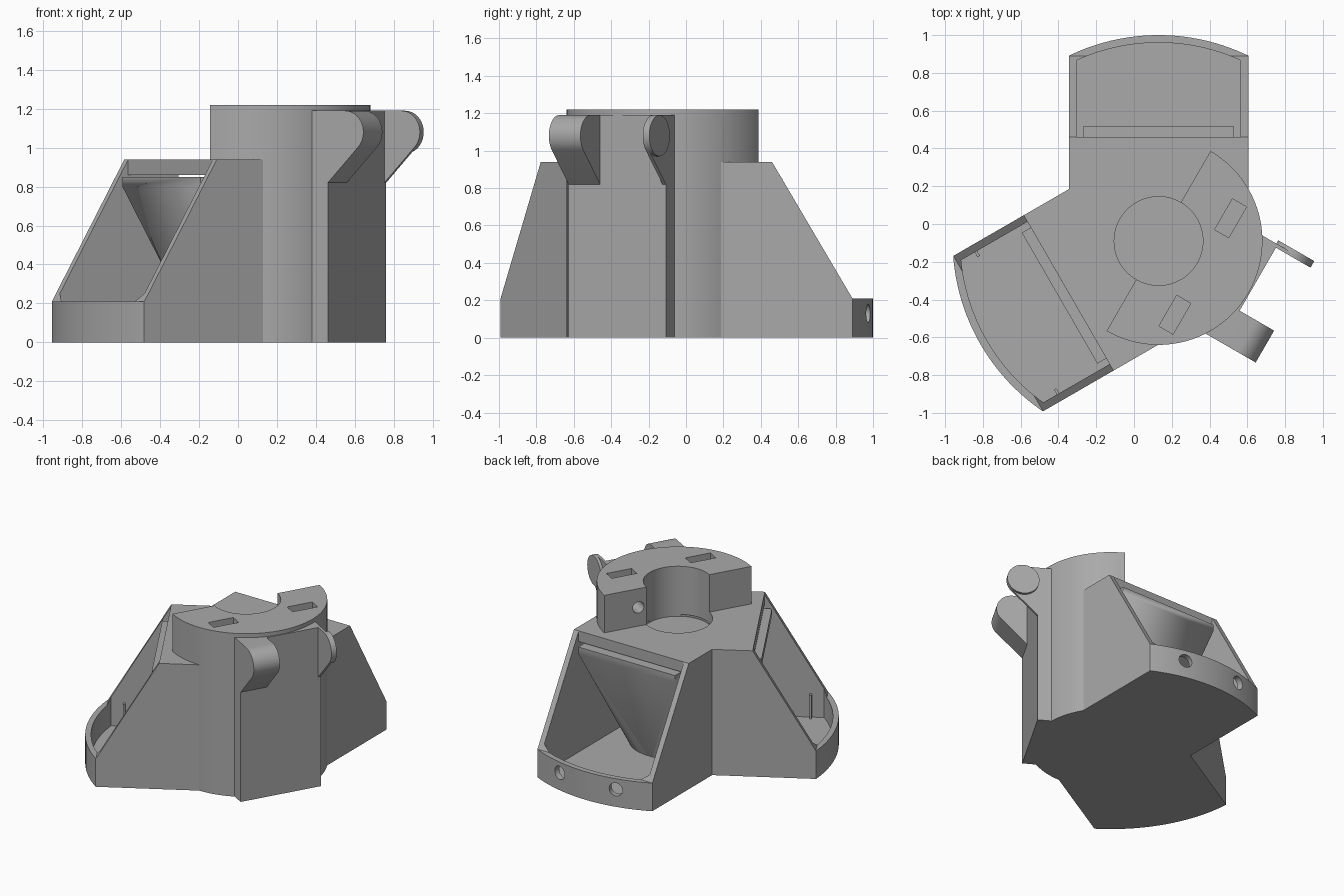
import bpy, bmesh, math
from mathutils import Matrix, Vector

cube = bpy.data.objects.get("Cube")
if cube:
    bpy.data.objects.remove(cube, do_unlink=True)

grey = bpy.data.materials.new("plain grey")
grey.use_nodes = True
grey.diffuse_color = (0.4, 0.4, 0.4, 1)
grey.node_tree.nodes["Principled BSDF"].inputs["Base Color"].default_value = (0.4, 0.4, 0.4, 1)

# Local frames: x points outward from the hub, y sideways
HUB = Matrix.Translation((0.13, -0.09, 0))


def frame(degrees):
    return HUB @ Matrix.Rotation(math.radians(degrees), 4, 'Z')


WINGS = [frame(90), frame(210)]
HINGE = frame(-30)


def finish(name, bm, mat):
    bm.transform(mat)
    bmesh.ops.recalc_face_normals(bm, faces=bm.faces)
    mesh = bpy.data.meshes.new(name)
    bm.to_mesh(mesh)
    bm.free()
    mesh.materials.append(grey)
    ob = bpy.data.objects.new(name, mesh)
    bpy.context.collection.objects.link(ob)
    return ob


def box(name, mat, x0, x1, y0, y1, z0, z1):
    bm = bmesh.new()
    bmesh.ops.create_cube(bm, size=1)
    for v in bm.verts:
        v.co = (x1 if v.co.x > 0 else x0, y1 if v.co.y > 0 else y0, z1 if v.co.z > 0 else z0)
    return finish(name, bm, mat)


def rod(name, mat, start, end, r0, r1=None, sides=48):
    """Cylinder or cone between two points."""
    a, b = Vector(start), Vector(end)
    bm = bmesh.new()
    bmesh.ops.create_cone(bm, cap_ends=True, segments=sides, radius1=r0,
                          radius2=r0 if r1 is None else r1, depth=(b - a).length)
    turn = (b - a).to_track_quat('Z', 'Y').to_matrix().to_4x4()
    return finish(name, bm, mat @ Matrix.Translation((a + b) / 2) @ turn)


def prism(name, mat, profile, y0, y1):
    """Profile in the outward / height plane, extruded sideways."""
    bm = bmesh.new()
    face = bm.faces.new([bm.verts.new((x, y0, z)) for x, z in profile])
    new = bmesh.ops.extrude_face_region(bm, geom=[face])["geom"]
    bmesh.ops.translate(bm, vec=(0, y1 - y0, 0),
                        verts=[g for g in new if isinstance(g, bmesh.types.BMVert)])
    return finish(name, bm, mat)


def combine(ob, other, operation):
    mod = ob.modifiers.new(operation, 'BOOLEAN')
    mod.operation, mod.object, mod.solver = operation, other, 'EXACT'
    bpy.context.view_layer.objects.active = ob
    bpy.ops.object.modifier_apply(modifier=mod.name)
    bpy.data.objects.remove(other, do_unlink=True)


def cut(ob, other):
    combine(ob, other, 'DIFFERENCE')


def join(ob, other):
    combine(ob, other, 'UNION')


def wing_plan(ob, mat, radius):
    combine(ob, rod("arc_helper", mat, (0, 0, -1), (0, 0, 2), radius, sides=160), 'INTERSECT')
    return ob


# Tall half-round column with flat hinge block
body = rod("body", HINGE, (0, 0, 0), (0, 0, 1.22), 0.55, sides=96)
cut(body, box("half_cutter", HINGE, -1, 0, -1, 1, -1, 2))
join(body, box("hinge_block", HINGE, 0.2, 0.556, -0.30, 0.30, 0, 1.19))

# Two sloping wings, then their open cavities
for w in WINGS:
    side = [(0, 0), (1.3, 0), (1.3, 0.21), (0.98, 0.21), (0.55, 0.94), (0, 0.94)]
    join(body, wing_plan(prism("wing", w, side, -0.475, 0.475), w, 1.09))
for w in WINGS:
    hollow = [(0, 0.035), (1.3, 0.035), (1.3, 1.2), (0.5501, 1.2), (0.5501, 0.86), (0, 0.86)]
    cut(body, wing_plan(prism("cavity", w, hollow, -0.435, 0.435), w, 1.05))
    for angle in (-12.3, 12.3):
        m = w @ Matrix.Rotation(math.radians(angle), 4, 'Z')
        cut(body, rod("rim_hole", m, (0.95, 0, 0.13), (1.2, 0, 0.13), 0.049, sides=32))

# Round base opening, bore, nut slots and clamp holes
cut(body, rod("base_opening", HUB, (0, 0, -0.1), (0, 0, 0.04), 0.33, sides=64))
cut(body, rod("bore", HUB, (0, 0, 0.846), (0, 0, 1.5), 0.235, sides=64))
for s in (-1, 1):
    y = s * 0.295
    cut(body, box("nut_slot", HINGE, 0.227, 0.313, y - 0.094, y + 0.094, 0.98, 1.5))
    cut(body, rod("clamp_hole", HINGE, (-0.1, y, 1.08), (0.4, y, 1.08), 0.042, sides=32))


# Light core: lofts from a round base to a wide bar in each wing
def core_part(w):
    bm = bmesh.new()
    for z in (0, 0.035):
        bmesh.ops.create_circle(bm, segments=64, radius=0.317, matrix=Matrix.Translation((0, 0, z)))
    for x in (0, 0.605):
        for y in (-0.40, 0.40):
            for z in (0.80, 0.85):
                bm.verts.new((x, y, z))
    hull = bmesh.ops.convex_hull(bm, input=bm.verts)
    bmesh.ops.delete(bm, geom=[g for g in hull["geom_interior"] if isinstance(g, bmesh.types.BMVert)],
                     context='VERTS')
    bmesh.ops.dissolve_limit(bm, angle_limit=0.01, verts=bm.verts, edges=bm.edges)
    return finish("funnel_core", bm, w)


core = core_part(WINGS[0])
join(core, core_part(WINGS[1]))
for ob in (core, body):
    cut(ob, rod("funnel", HUB, (0, 0, 0.846), (0, 0, 0.05), 0.155, 0.07))
cut(core, rod("core_recess", HUB, (0, 0, 0.846), (0, 0, 1), 0.235, sides=64))

# Hinge lugs
PIN_X, PIN_Z, LUG_R = 0.657, 1.08, 0.11
lug_side = [(0.556, 0.82)]
for i in range(19):
    a = math.radians(-44.4 + i * 134.4 / 18)
    lug_side.append((PIN_X + LUG_R * math.cos(a), PIN_Z + LUG_R * math.sin(a)))
lug_side.append((0.556, 1.19))


def pin(name, y0, y1, radius, sides=48):
    return rod(name, HINGE, (PIN_X, y0, PIN_Z), (PIN_X, y1, PIN_Z), radius, sides=sides)


thick_lug = prism("thick_hinge_lug", HINGE, lug_side, -0.30, -0.105)
cut(thick_lug, pin("pin_hole", -0.5, 0.1, 0.048))
cut(thick_lug, pin("counterbore", -0.5, -0.24, 0.075))
thin_lug = prism("thin_hinge_lug", HINGE, lug_side, 0.28, 0.30)
join(thin_lug, pin("boss", 0.29, 0.32, LUG_R))
cut(thin_lug, pin("pin_hole", 0.1, 0.5, 0.048))
cut(thin_lug, pin("hex_pocket", 0.297, 0.5, 0.08, sides=6))

# Small posts inside one wing
posts = [box("wing_post", WINGS[1], 0.858, 0.873, min(s * 0.405, s * 0.435),
             max(s * 0.405, s * 0.435), 0.035, 0.21) for s in (-1, 1)]

bpy.ops.object.select_all(action='DESELECT')
for ob in (body, core, thick_lug, thin_lug):
    ob.select_set(True)
bpy.context.view_layer.objects.active = body
bpy.ops.object.shade_smooth_by_angle(angle=math.radians(25))
